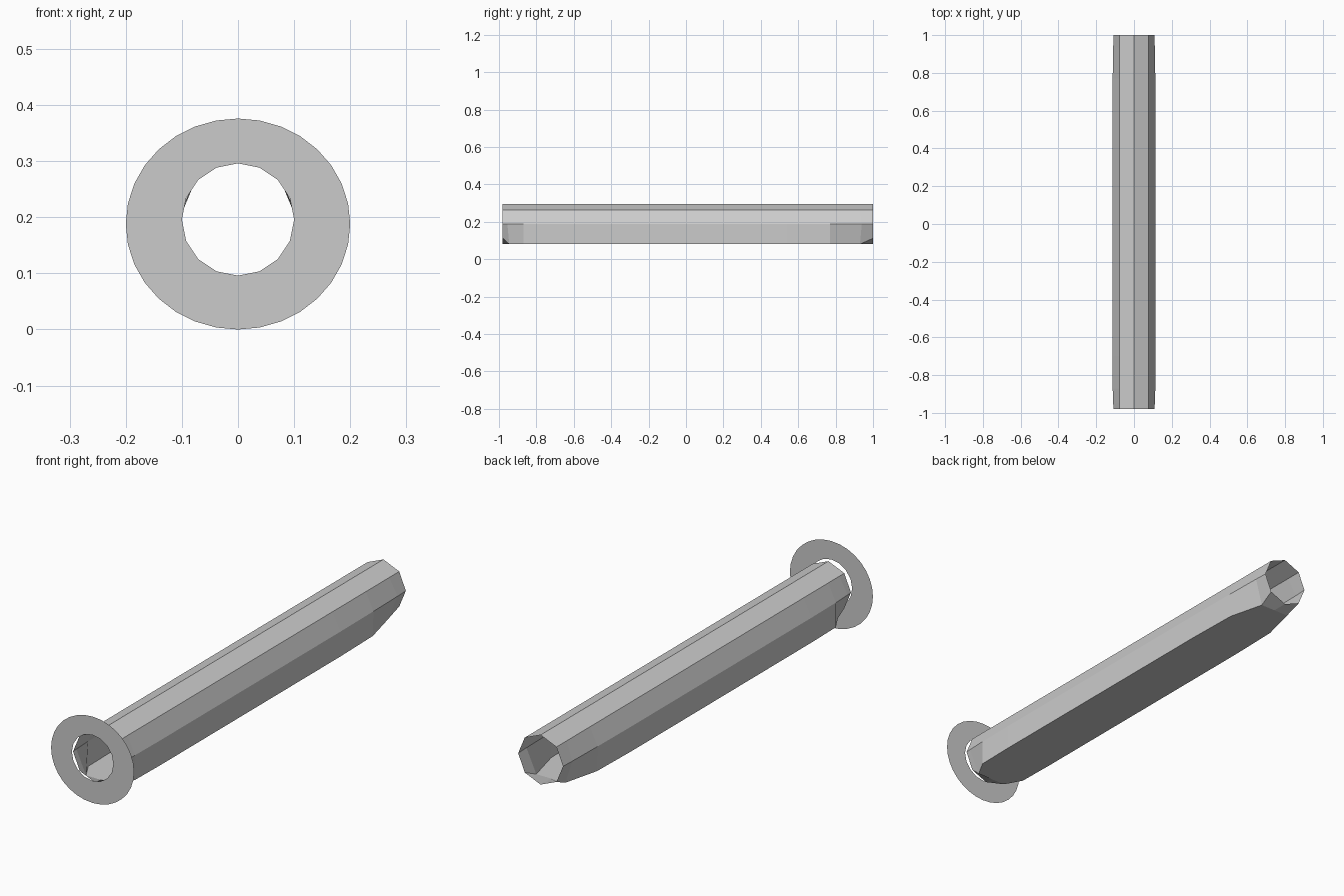
import bpy
from math import sin, cos, pi

if "Cube" in bpy.data.objects:
    bpy.data.objects.remove(bpy.data.objects["Cube"])


def make(name, verts, faces):
    me = bpy.data.meshes.new(name)
    me.from_pydata(verts, [], faces)
    me.update()
    ob = bpy.data.objects.new(name, me)
    bpy.context.collection.objects.link(ob)
    return ob


# Flat ring: 32-sided outer rim, 16-sided hole slightly above its centre
def hole(i):
    a = 2 * pi * i / 16
    return (0.1 * sin(a), 0.196 + 0.1 * cos(a))


N = 32
outer, inner = [], []
for i in range(N):
    a = 2 * pi * i / N
    outer.append((0.2 * sin(a), -1, 0.188 + 0.188 * cos(a)))
    p, q = hole(i // 2), hole((i + 1) // 2)
    inner.append(((p[0] + q[0]) / 2, -1, (p[1] + q[1]) / 2))
make("end_ring", outer + inner,
     [(i, N + i, N + (i + 1) % N, (i + 1) % N) for i in range(N)])

# Open tube: octagon at the ends, squared-off flat bottom along the middle
# station: y, side half-width, side y, lower corner (x, z)
stations = [
    (-0.98, 0.108, -0.98, 0.0764, 0.112),
    (-0.945, 0.110, -0.955, 0.07, 0.08),
    (-0.87, 0.113, -0.87, 0.112, 0.08),
    (-0.70, 0.115, -0.70, 0.115, 0.08),
    (0.54, 0.115, 0.54, 0.115, 0.08),
    (0.77, 0.113, 0.77, 0.110, 0.08),
    (0.93, 0.110, 0.94, 0.07, 0.08),
    (1.00, 0.108, 1.00, 0.0764, 0.112),
]
verts = []
for y, sx, sy, lx, lz in stations:
    half = [(0.0764, y, 0.264), (sx, sy, 0.188), (lx, y, lz)]
    verts += [(0, y, 0.296)] + half + [(0, y, 0.08)]
    verts += [(-x, yy, z) for x, yy, z in reversed(half)]
faces = []
for s in range(len(stations) - 1):
    for k in range(8):
        a, b = s * 8 + k, s * 8 + (k + 1) % 8
        faces.append((a, b, b + 8, a + 8))
make("tube", verts, faces)
